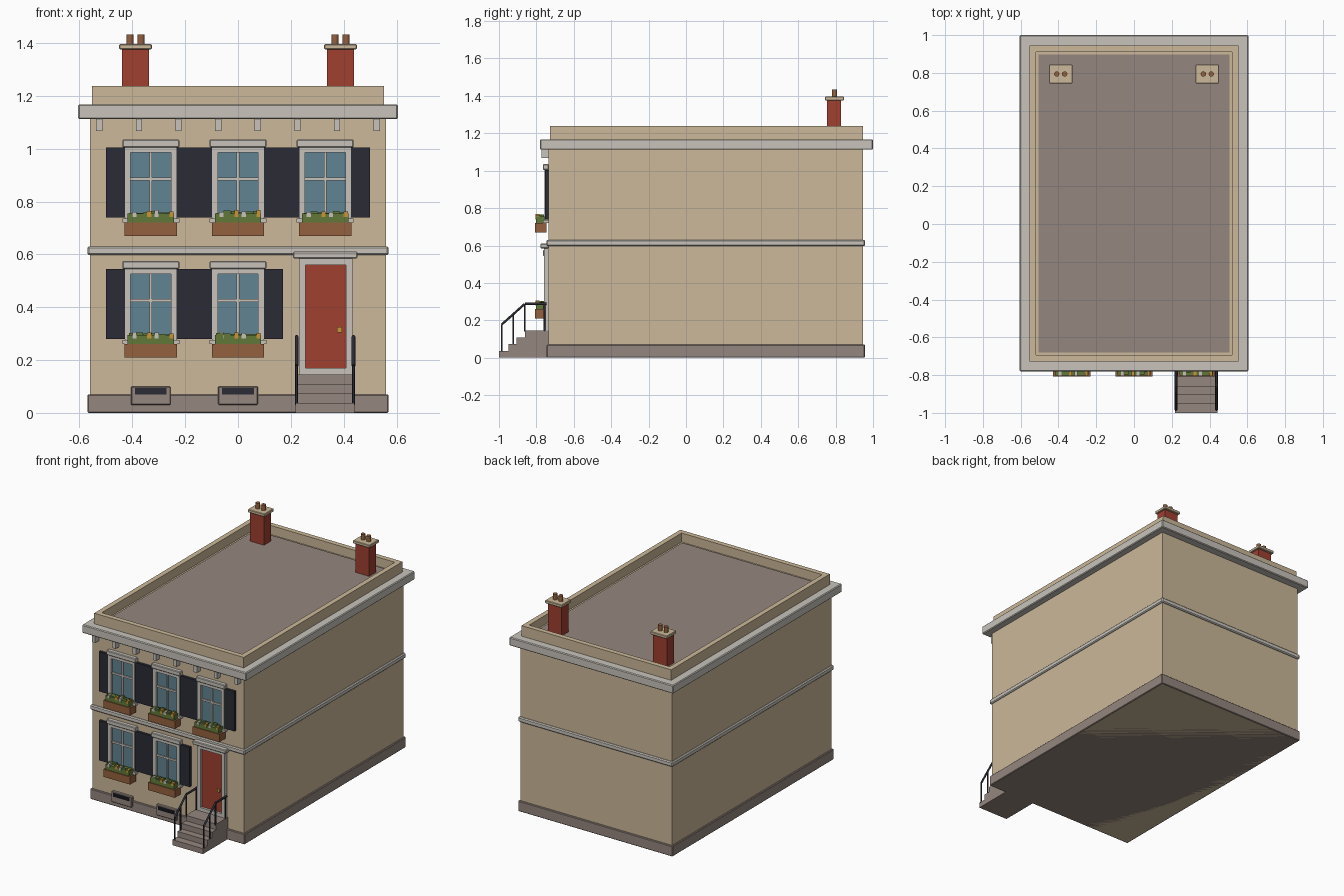
import bpy, bmesh, random
from mathutils import Vector

random.seed(4)
if "Cube" in bpy.data.objects:
    bpy.data.objects.remove(bpy.data.objects["Cube"], do_unlink=True)


def material(name, r, g, b):
    m = bpy.data.materials.new(name)
    m.use_nodes = True
    m.diffuse_color = (r, g, b, 1)
    m.node_tree.nodes["Principled BSDF"].inputs["Base Color"].default_value = (r, g, b, 1)
    return m


WALL = material("tan wall", .60, .48, .32)
TRIM = material("pale stone trim", .58, .55, .50)
STONE = material("brown stone", .30, .24, .21)
RED = material("brick red", .35, .05, .03)
GLASS = material("blue glass", .12, .23, .29)
DARK = material("dark paint", .023, .024, .035)
CLAY = material("terracotta", .30, .12, .05)
LEAF = material("leaf green", .12, .19, .04)
GOLD = material("gold", .58, .30, .04)


def finish(name, bm, mat):
    mesh = bpy.data.meshes.new(name)
    bm.to_mesh(mesh)
    bm.free()
    mesh.materials.append(mat)
    ob = bpy.data.objects.new(name, mesh)
    bpy.context.collection.objects.link(ob)
    return ob


def add_box(bm, x, y, z):
    verts = bmesh.ops.create_cube(bm, size=1)["verts"]
    for v in verts:
        v.co = [(a + b) / 2 + c * (b - a) for (a, b), c in zip((x, y, z), v.co)]


def box(name, mat, x, y, z, bevel=0):
    bm = bmesh.new()
    add_box(bm, x, y, z)
    ob = finish(name, bm, mat)
    if bevel:
        mod = ob.modifiers.new("soft edge", "BEVEL")
        mod.width = bevel
    return ob


def frame(name, mat, x, y, z, side, bottom):
    """Four bars around an opening."""
    bm = bmesh.new()
    add_box(bm, (x[0], x[0] + side), y, z)
    add_box(bm, (x[1] - side, x[1]), y, z)
    add_box(bm, (x[0] + side, x[1] - side), y, (z[1] - side, z[1]))
    if bottom:
        add_box(bm, (x[0] + side, x[1] - side), y, (z[0], z[0] + bottom))
    return finish(name, bm, mat)


def around(c, half):
    return (c - half, c + half)


FRONT = -.735

# Main mass and horizontal bands
box("house_walls", WALL, (-.56, .56), (FRONT, .947), (0, 1.13))
box("plinth", STONE, (-.57, .57), (-.745, .957), (0, .07), .004)
box("belt_course", TRIM, (-.57, .57), (-.747, .958), (.597, .63), .006)
box("cornice", TRIM, (-.605, .605), (-.78, 1.0), (1.112, 1.168), .005)
for i in range(8):
    box("cornice_bracket", TRIM, around(-.525 + .15 * i, .012), (-.772, FRONT), (1.067, 1.115))

# Parapet with sunken roof
bm = bmesh.new()
add_box(bm, (-.552, .552), (-.728, .945), (1.16, 1.238))
bm.normal_update()
top = max(bm.faces, key=lambda f: f.calc_center_median().z)
bmesh.ops.inset_region(bm, faces=[top], thickness=.047)
well = bmesh.ops.extrude_face_region(bm, geom=[top])["geom"]
bmesh.ops.translate(bm, vec=(0, 0, -.06), verts=[g for g in well if isinstance(g, bmesh.types.BMVert)])
if top.is_valid:
    bmesh.ops.delete(bm, geom=[top], context="FACES_ONLY")
bmesh.ops.recalc_face_normals(bm, faces=bm.faces)
finish("parapet", bm, WALL)
box("roof", STONE, (-.505, .505), (-.681, .898), (1.17, 1.182))

# Chimneys
for cx in (-.388, .388):
    box("chimney", RED, around(cx, .051), around(.792, .037), (1.17, 1.378))
    box("chimney_cap", WALL, around(cx, .062), around(.794, .05), (1.376, 1.396), .003)
    for dx in (-.021, .021):
        bpy.ops.mesh.primitive_cylinder_add(vertices=16, radius=.014, depth=.04,
                                            location=(cx + dx, .794, 1.413))
        pot = bpy.context.object
        pot.name = "chimney_pot"
        pot.data.materials.append(CLAY)
        bpy.ops.object.shade_smooth_by_angle()


def window(x, z):
    """A shuttered sash window with flower box; z is the sill height."""
    box("window_glass", GLASS, around(x, .08), (-.741, -.73), (z + .01, z + .28))
    frame("window_frame", TRIM, around(x, .098), (-.757, FRONT), (z, z + .287), .022, .022)
    box("window_mullion", TRIM, around(x, .005), (-.748, FRONT), (z, z + .27))
    box("window_rail", TRIM, around(x, .08), (-.748, FRONT), around(z + .165, .006))
    box("window_lintel", TRIM, around(x, .108), (-.765, FRONT), (z + .285, z + .315), .004)
    box("window_sill", TRIM, around(x, .108), (-.765, FRONT), (z, z + .016))
    for s in (-1, 1):
        box("shutter", DARK, around(x + s * .134, .036), (-.753, FRONT), (z + .02, z + .285))
    box("flower_box", CLAY, around(x, .099), (-.807, -.745), (z - .05, z + .001))
    box("flower_leaves", LEAF, around(x, .088), (-.802, -.755), (z, z + .034))
    for i in range(6):
        fx = x - .07 + .028 * i
        fy = random.uniform(-.797, -.765)
        h = z + random.uniform(.036, .046)
        box("leaf_tuft", LEAF, around(fx, .013), around(fy, .009), (z + .02, h))
        if i % 3 != 1:
            box("flower", GOLD if i % 3 else TRIM, around(fx + .008, .008),
                around(-.793, .011), (z + .022, h + .004))


for wx in (-.33, 0, .33):
    window(wx, .72)
for wx in (-.33, 0):
    window(wx, .26)

# Basement vents
for vx in (-.33, 0):
    box("vent_surround", STONE, around(vx, .075), (-.757, FRONT), (.03, .1), .003)
    box("vent_opening", DARK, around(vx, .06), (-.76, -.75), (.07, .094))
    for vz in (.075, .083, .091):
        box("vent_slat", DARK, around(vx, .056), (-.764, -.755), around(vz, .0022))

# Front door
box("door", RED, (.25, .41), (-.745, -.73), (.165, .56))
frame("door_frame", TRIM, (.23, .434), (-.76, FRONT), (.145, .585), .025, .024)
box("door_lintel", TRIM, (.208, .452), (-.778, FRONT), (.585, .61), .004)
box("door_knob", GOLD, around(.384, .01), (-.758, -.745), around(.315, .01))

# Entrance steps
for i, y in enumerate((-1, -.95, -.905, -.86)):
    box("entrance_step", STONE, (.217, .441), (y, FRONT), (0, .0365 * (i + 1)))


def bar(name, start, end, radius):
    curve = bpy.data.curves.new(name, "CURVE")
    curve.dimensions = "3D"
    curve.bevel_depth = radius
    curve.bevel_resolution = 1
    curve.use_fill_caps = True
    spline = curve.splines.new("POLY")
    spline.points.add(1)
    for p, co in zip(spline.points, (start, end)):
        p.co = (*co, 1)
    curve.materials.append(DARK)
    bpy.context.collection.objects.link(bpy.data.objects.new(name, curve))


# Iron railings
for rx in (.222, .437):
    low, knee, wall = (Vector((rx, y, z)) for y, z in ((-.985, .178), (-.862, .288), (-.745, .288)))
    bar("handrail_slope", low, knee, .007)
    bar("handrail_level", knee, wall, .007)
    for p, foot in ((low, .03), (low.lerp(knee, .5), .07), (knee, .14), (wall + Vector((0, -.012, 0)), .14)):
        bar("railing_post", (rx, p.y, foot), p, .0055)
